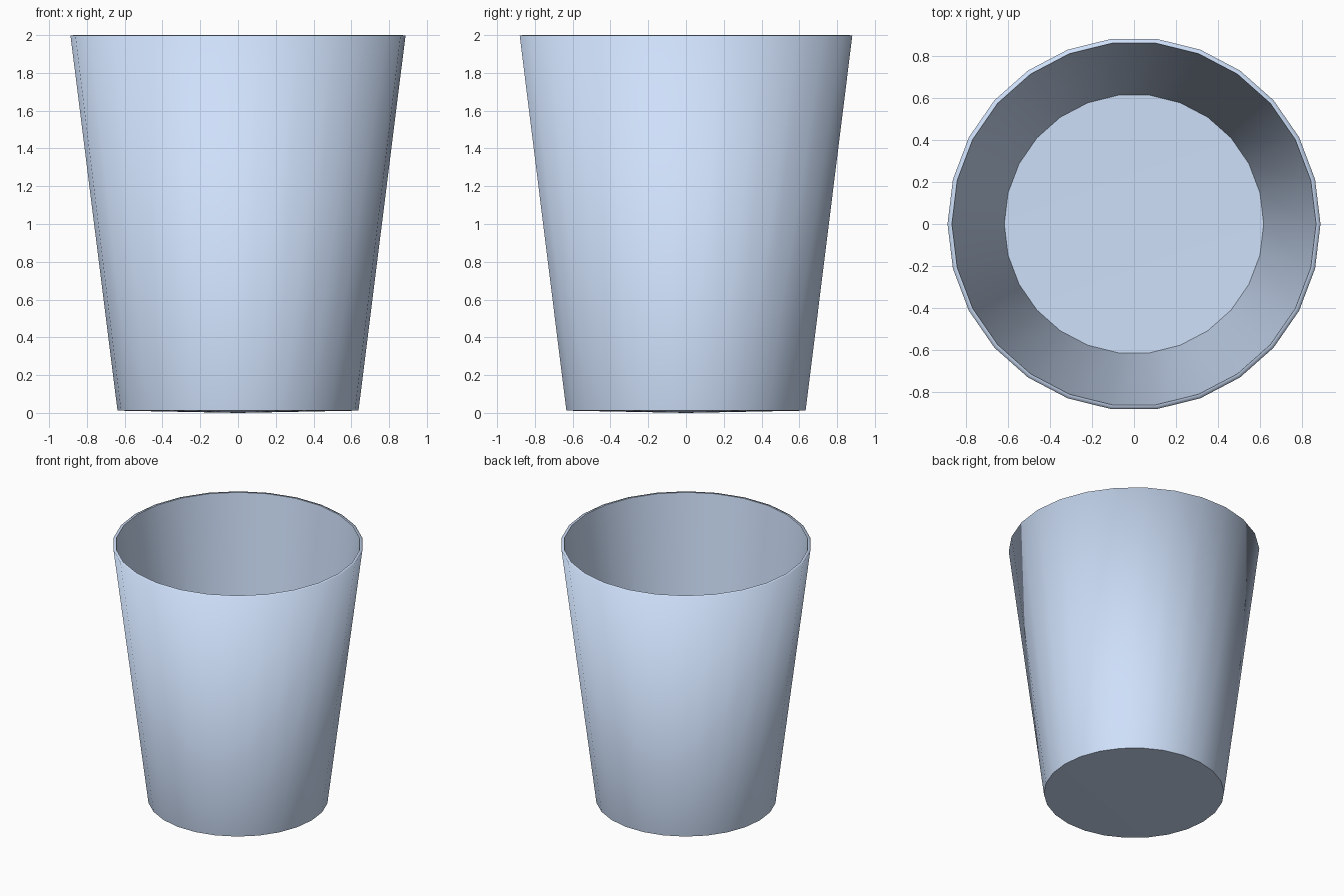
import bpy, bmesh
from math import cos, sin, tau

if "Cube" in bpy.data.objects:
    bpy.data.objects.remove(bpy.data.objects["Cube"])

SIDES = 26

# cup: lathe profile (radius, height) from outer foot over the rim to the inner floor
PROFILE = [(0.638, 0.012), (0.887, 1.998), (0.866, 2.0), (0.617, 0.03)]

bm = bmesh.new()
rings = [[bm.verts.new((r * cos(tau * i / SIDES), r * sin(tau * i / SIDES), z))
          for i in range(SIDES)] for r, z in PROFILE]
for low, high in zip(rings, rings[1:]):
    for i in range(SIDES):
        j = (i + 1) % SIDES
        bm.faces.new((low[i], low[j], high[j], high[i]))

# underside bulges very slightly, floor follows it
for ring, z in ((rings[0], 0.0), (rings[-1], 0.018)):
    centre = bm.verts.new((0, 0, z))
    for i in range(SIDES):
        bm.faces.new((ring[i], ring[(i + 1) % SIDES], centre))

bmesh.ops.recalc_face_normals(bm, faces=bm.faces)

# smooth throughout, rim blends into the outer wall; other rings stay crisp
for face in bm.faces:
    face.smooth = True
for ring in (rings[0], rings[2], rings[3]):
    for i in range(SIDES):
        bm.edges.get((ring[i], ring[(i + 1) % SIDES])).smooth = False

mesh = bpy.data.meshes.new("cup")
bm.to_mesh(mesh)
bm.free()
cup = bpy.data.objects.new("cup", mesh)
bpy.context.collection.objects.link(cup)

# pale blue
blue = bpy.data.materials.new("pale_blue")
blue.diffuse_color = (0.62, 0.745, 0.955, 1)
blue.use_nodes = True
blue.node_tree.nodes["Principled BSDF"].inputs["Base Color"].default_value = blue.diffuse_color
mesh.materials.append(blue)
